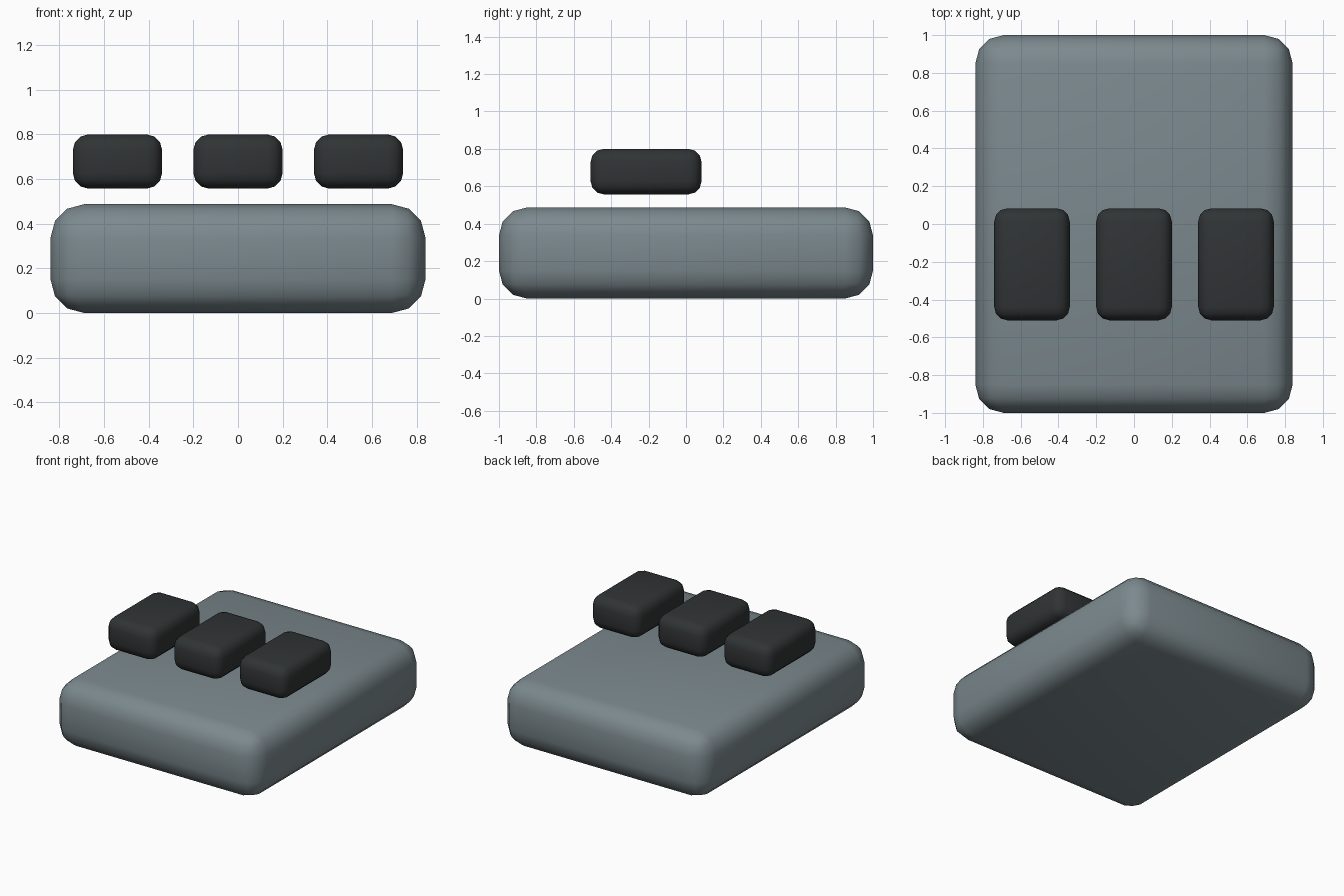
import bpy
import math

if "Cube" in bpy.data.objects:
    bpy.data.objects.remove(bpy.data.objects["Cube"])


def material(name, color):
    mat = bpy.data.materials.new(name)
    mat.diffuse_color = (*color, 1)
    mat.use_nodes = True
    mat.node_tree.nodes["Principled BSDF"].inputs["Base Color"].default_value = mat.diffuse_color
    return mat


def rounded_box(name, lo, hi, radius, segments, mat):
    bpy.ops.mesh.primitive_cube_add(
        size=1, location=[(a + b) / 2 for a, b in zip(lo, hi)])
    obj = bpy.context.object
    obj.name = name
    obj.scale = [b - a for a, b in zip(lo, hi)]
    bpy.ops.object.transform_apply(location=False, rotation=False, scale=True)
    bevel = obj.modifiers.new("rounding", 'BEVEL')
    bevel.width = radius
    bevel.segments = segments
    bevel.limit_method = 'NONE'
    bpy.ops.object.modifier_apply(modifier=bevel.name)
    obj.data.materials.append(mat)
    bpy.ops.object.shade_smooth_by_angle(angle=math.radians(40))
    return obj


body_grey = material("body_grey", (0.20, 0.25, 0.27))
key_dark = material("key_dark", (0.03, 0.034, 0.035))

# Main slab
rounded_box("body", (-0.84, -1, 0), (0.84, 1, 0.487), 0.15, 3, body_grey)

# Row of three floating keys
for name, x in (("left_key", -0.54), ("middle_key", 0), ("right_key", 0.54)):
    rounded_box(name, (x - 0.2, -0.51, 0.557), (x + 0.2, 0.083, 0.80),
                0.07, 3, key_dark)
